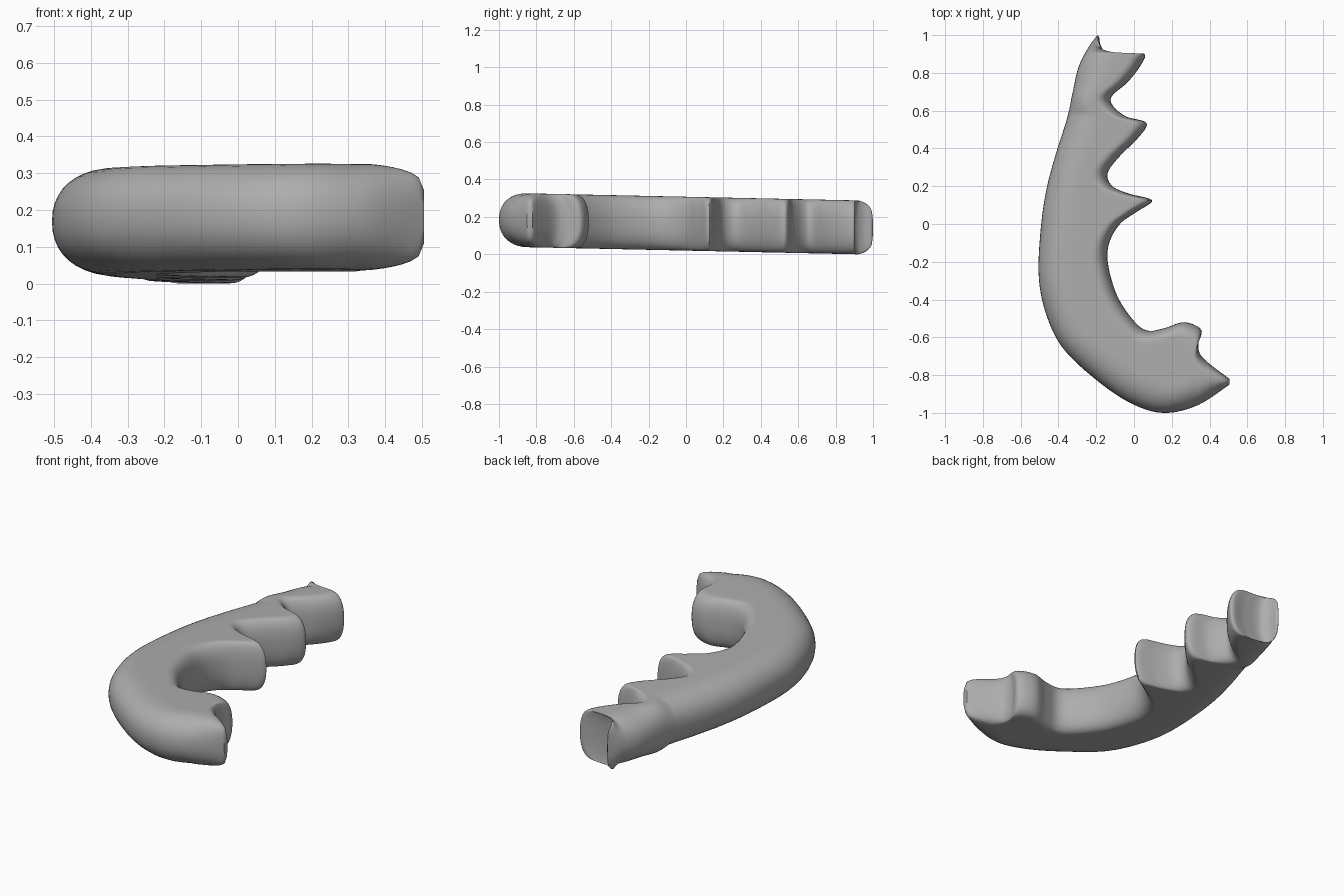
import bpy, bmesh, math
from mathutils import Vector

cube = bpy.data.objects.get("Cube")
if cube:
    bpy.data.objects.remove(cube, do_unlink=True)

# Smooth outer back of the claw, from the upper tip to the lower tip
OUTER = [(-.2, 1), (-.25, .93), (-.3, .83), (-.33, .7), (-.36, .56), (-.42, .37),
         (-.47, .18), (-.5, -.03), (-.51, -.28), (-.47, -.48), (-.38, -.66),
         (-.2, -.83), (-.02, -.95), (.15, -1), (.33, -.96), (.5, -.85)]

# Toothed inner edge, in the same direction
INNER = [(-.19, .99), (-.18, .94), (-.14, .9), (-.04, .895), (.05, .9), (.03, .84),
         (-.04, .75), (-.12, .68), (-.12, .63), (-.05, .57), (.06, .535), (.02, .46),
         (-.08, .36), (-.145, .27), (-.12, .2), (-.03, .16), (.09, .125), (.01, .065),
         (-.08, 0), (-.14, -.11), (-.14, -.23), (-.09, -.39), (0, -.52), (.07, -.565),
         (.16, -.55), (.26, -.52), (.35, -.56), (.335, -.64), (.36, -.71), (.5, -.82)]

# Positions on the inner edge matched with positions on the back
MATCH = [(0, 0), (2, .6), (4, 1.3), (7, 3.2), (8, 3.5), (10, 4.2), (13, 5.5),
         (16, 6.4), (20, 7.9), (23, 11), (25, 12.3), (26, 13), (27, 13.6), (29, 15)]

STEPS = 6          # sections between inner points
ARC = 10           # points on each rounded quarter
FLAT = 6           # points across the flat top
HALF = .144        # half thickness


def spline(points, t):
    """Point on a smooth curve through the given points."""
    last = len(points) - 1
    i = min(int(t), last - 1)
    u = t - i
    a, b, c, d = (Vector(points[max(0, min(last, i + k))]) for k in (-1, 0, 1, 2))
    return (2 * b + (c - a) * u + (2 * a - 5 * b + 4 * c - d) * u ** 2
            + (3 * b - a - 3 * c + d) * u ** 3) / 2


def matched(t):
    for (a, p), (b, q) in zip(MATCH, MATCH[1:]):
        if t <= b:
            return p + (q - p) * (t - a) / (b - a)
    return MATCH[-1][1]


def rounding(u, power):
    u = max(0, min(1, u))
    return (1 - (1 - u) ** power) ** (1 / power)


def half_section(width):
    """Distance across and relative height, from the back to the inner edge."""
    back = min(.17, width * .55)
    edge = min(.085, width * .4)
    quarter = [k / ARC * math.pi / 2 for k in range(ARC + 1)]
    pts = [(back * (1 - math.cos(a) ** .9), math.sin(a) ** .9) for a in quarter]
    for k in range(1, FLAT):
        pts.append((back + (width - back - edge) * k / FLAT, 1))
    pts += [(width - edge * (1 - math.cos(a) ** .85), math.sin(a) ** .85)
            for a in reversed(quarter)]
    return pts


# Loft of rounded sections along the claw
bm = bmesh.new()
rings = []
end = len(INNER) - 1
for n in range(end * STEPS + 1):
    t = n / STEPS
    o, i = spline(OUTER, matched(t)), spline(INNER, t)
    width = max((i - o).length, .001)
    across = (i - o) / width
    taper = (.45 + .55 * rounding(t / 2.6, 2)) * (.5 + .5 * rounding((end - t) / 1.3, 2))
    half = half_section(width)
    loop = half + [(s, -h) for s, h in reversed(half[1:-1])]
    ring = []
    for s, h in loop:
        p = o + across * s
        ring.append(bm.verts.new((p.x, p.y, .165 - .0215 * p.y + h * HALF * taper)))
    rings.append(ring)

count = len(rings[0])
for r, q in zip(rings, rings[1:]):
    for k in range(count):
        m = (k + 1) % count
        bm.faces.new((r[k], r[m], q[m], q[k]))
bm.faces.new(rings[0])
bm.faces.new(rings[-1])
bmesh.ops.remove_doubles(bm, verts=bm.verts, dist=.0005)
bmesh.ops.recalc_face_normals(bm, faces=bm.faces)

# Rest the piece on the ground and centre it
low = [min(v.co[k] for v in bm.verts) for k in range(3)]
high = [max(v.co[k] for v in bm.verts) for k in range(3)]
shift = Vector((-(low[0] + high[0]) / 2, -(low[1] + high[1]) / 2, -low[2]))
bmesh.ops.translate(bm, verts=bm.verts, vec=shift)

mesh = bpy.data.meshes.new("toothed_claw")
bm.to_mesh(mesh)
bm.free()
claw = bpy.data.objects.new("toothed_claw", mesh)
bpy.context.collection.objects.link(claw)

# Plain grey
grey = bpy.data.materials.new("grey")
grey.use_nodes = True
colour = (.42, .42, .42, 1)
grey.diffuse_color = colour
grey.node_tree.nodes["Principled BSDF"].inputs["Base Color"].default_value = colour
mesh.materials.append(grey)

bpy.context.view_layer.objects.active = claw
claw.select_set(True)
bpy.ops.object.shade_smooth_by_angle(angle=math.radians(50))
